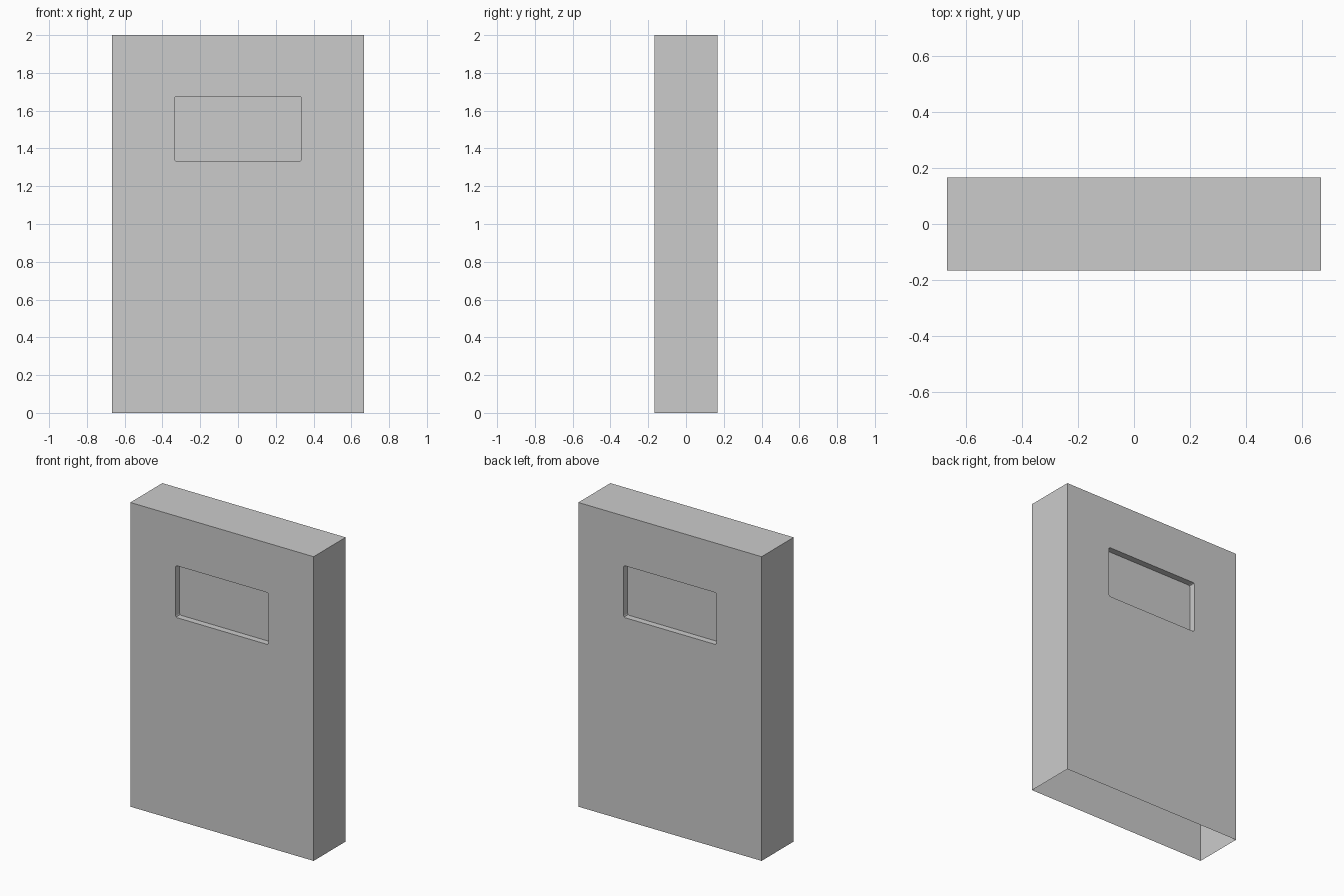
import bpy, bmesh

if "Cube" in bpy.data.objects:
    bpy.data.objects.remove(bpy.data.objects["Cube"])

W, D, H = 1.333, 0.333, 2.0      # slab size
RW, RZ0, RZ1, RD = 0.674, 1.333, 1.674, 0.042   # recess width, bottom, top, depth


def box(name, size, centre, corner=0.0):
    bm = bmesh.new()
    bmesh.ops.create_cube(bm, size=1)
    bmesh.ops.scale(bm, vec=size, verts=bm.verts)
    bmesh.ops.translate(bm, vec=centre, verts=bm.verts)
    if corner:
        # soften the four edges that run front to back
        edges = [e for e in bm.edges
                 if abs(e.verts[0].co.y - e.verts[1].co.y) > 1e-4]
        bmesh.ops.bevel(bm, geom=edges, offset=corner, segments=2,
                        profile=0.5, affect='EDGES')
    mesh = bpy.data.meshes.new(name)
    bm.to_mesh(mesh)
    bm.free()
    obj = bpy.data.objects.new(name, mesh)
    bpy.context.collection.objects.link(obj)
    return obj


# Main slab
slab = box("slab", (W, D, H), (0, 0, H / 2))
bpy.context.view_layer.objects.active = slab

# Shallow recess on the front and the back
for name, side in (("front_recess", -1), ("back_recess", 1)):
    cutter = box(name, (RW, 2 * RD, RZ1 - RZ0),
                 (0, side * D / 2, (RZ0 + RZ1) / 2), 0.01)
    cutter.hide_render = True
    mod = slab.modifiers.new(name, 'BOOLEAN')
    mod.operation = 'DIFFERENCE'
    mod.solver = 'EXACT'
    mod.object = cutter
    bpy.ops.object.modifier_apply(modifier=name)
    bpy.data.objects.remove(cutter)

# Open underside: the slab is a hollow shell
bm = bmesh.new()
bm.from_mesh(slab.data)
under = [f for f in bm.faces if f.normal.z < -0.9 and f.calc_center_median().z < 0.01]
bmesh.ops.delete(bm, geom=under, context='FACES_ONLY')
bm.to_mesh(slab.data)
bm.free()
